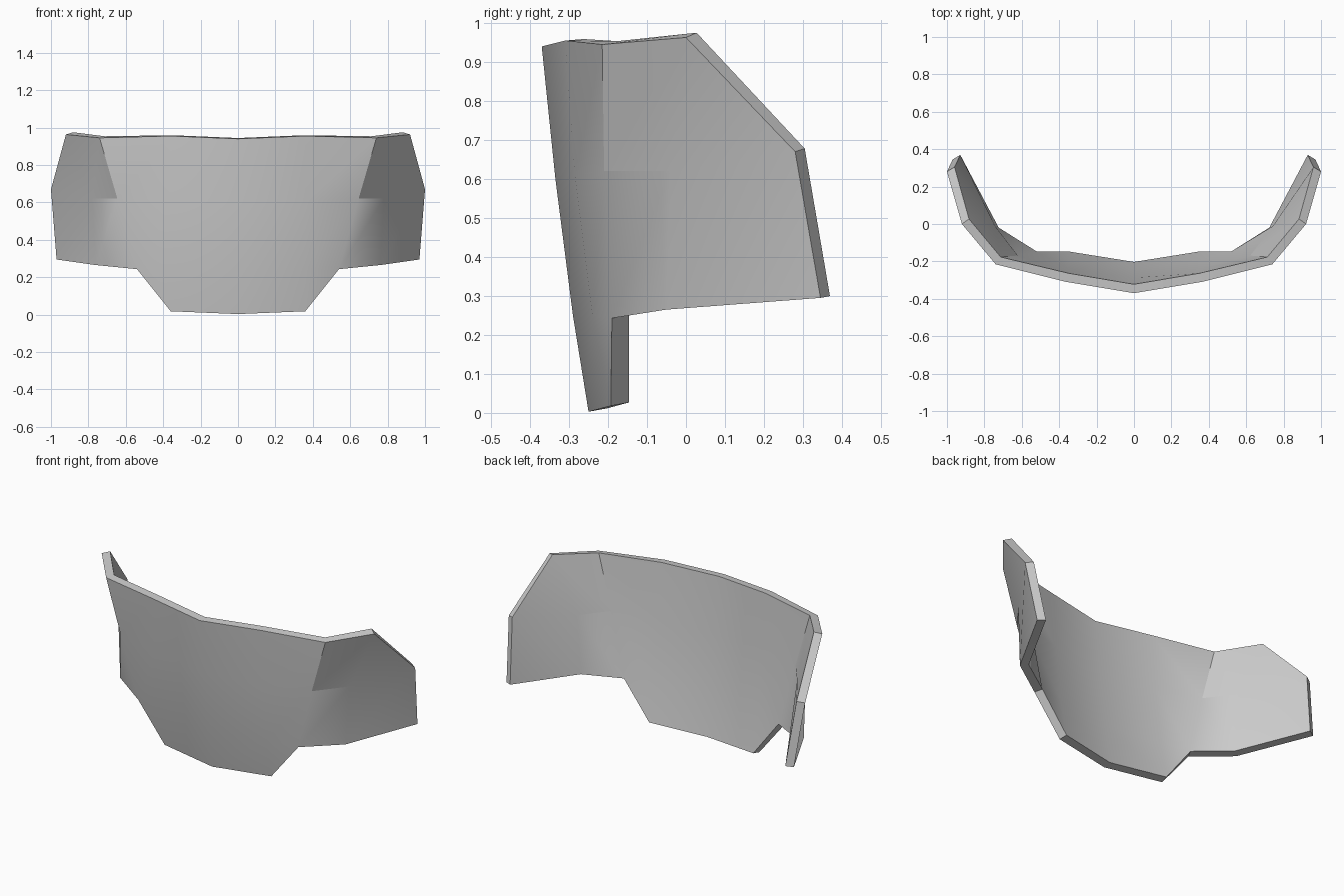
import bpy, bmesh, math

if "Cube" in bpy.data.objects:
    bpy.data.objects.remove(bpy.data.objects["Cube"], do_unlink=True)

# Plain grey material
grey = bpy.data.materials.new("plain_grey")
grey.use_nodes = True
grey.diffuse_color = (0.6, 0.6, 0.6, 1)
grey.node_tree.nodes["Principled BSDF"].inputs["Base Color"].default_value = (0.6, 0.6, 0.6, 1)

# Outer surface of the left half, named by row and column
points = {
    "top_mid": (0, -0.37, 0.94), "top_in": (0.36, -0.31, 0.955),
    "top_corner": (0.74, -0.215, 0.945), "top_wing": (0.92, 0.0, 0.963),
    "mid_mid": (0, -0.335, 0.6), "mid_in": (0.36, -0.285, 0.61),
    "mid_corner": (0.645, -0.21, 0.62), "mid_wing": (0.78, -0.04, 0.62),
    "tip_high": (1.0, 0.28, 0.67), "tip_low": (0.97, 0.345, 0.295),
    "low_mid": (0, -0.29, 0.25), "low_in": (0.36, -0.24, 0.25),
    "low_corner": (0.54, -0.19, 0.243), "low_wing": (0.76, -0.05, 0.265),
    "base_mid": (0, -0.25, 0.003), "base_in": (0.36, -0.193, 0.018),
}
panels = [
    ("mid_mid", "mid_in", "top_in", "top_mid"),
    ("mid_in", "mid_corner", "top_corner", "top_in"),
    ("mid_corner", "mid_wing", "top_wing", "top_corner"),
    ("mid_wing", "tip_high", "top_wing"),
    ("low_mid", "low_in", "mid_in", "mid_mid"),
    ("low_in", "low_corner", "mid_corner", "mid_in"),
    ("low_corner", "low_wing", "mid_wing", "mid_corner"),
    ("low_wing", "tip_low", "tip_high", "mid_wing"),
    ("base_mid", "base_in", "low_in", "low_mid"),
    ("base_in", "low_corner", "low_in"),
]
creases = [("top_corner", "mid_corner"), ("mid_corner", "mid_wing")]

# Curved plate, both halves
bm = bmesh.new()
for side in (1, -1):
    verts = {n: bm.verts.new((x * side, y, z)) for n, (x, y, z) in points.items()}
    for panel in panels:
        bm.faces.new([verts[n] for n in panel[::side]])
    for a, b in creases:
        bm.edges.get((verts[a], verts[b])).smooth = False
bmesh.ops.remove_doubles(bm, verts=bm.verts, dist=0.0001)
mesh = bpy.data.meshes.new("curved_plate")
bm.to_mesh(mesh)
bm.free()
mesh.materials.append(grey)
plate = bpy.data.objects.new("curved_plate", mesh)
bpy.context.collection.objects.link(plate)

# Thickness towards the inside, then smooth shading with sharp rims
solid = plate.modifiers.new("thickness", "SOLIDIFY")
solid.thickness = 0.048
solid.offset = -1
bpy.ops.object.select_all(action="DESELECT")
plate.select_set(True)
bpy.context.view_layer.objects.active = plate
bpy.ops.object.modifier_apply(modifier="thickness")
bpy.ops.object.shade_smooth_by_angle(angle=math.radians(33), keep_sharp_edges=True)
